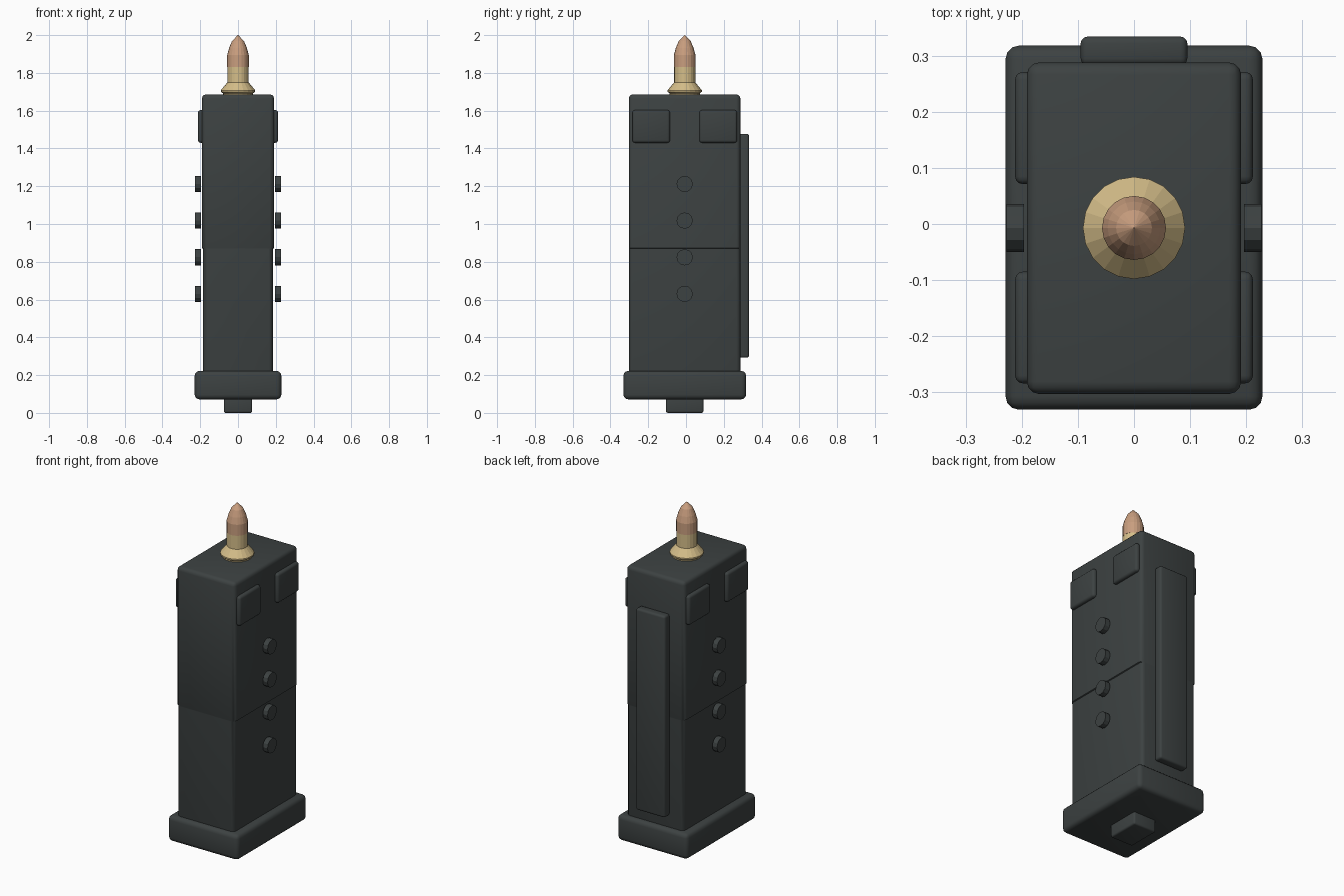
import bpy, bmesh, math
from mathutils import Matrix, Vector

if "Cube" in bpy.data.objects:
    bpy.data.objects.remove(bpy.data.objects["Cube"])

YC = -0.007  # centre line of the body


def material(name, rgb):
    m = bpy.data.materials.new(name)
    m.diffuse_color = (*rgb, 1)
    m.use_nodes = True
    m.node_tree.nodes["Principled BSDF"].inputs["Base Color"].default_value = m.diffuse_color
    return m


DARK = material("dark_gunmetal", (0.046, 0.054, 0.054))
BRASS = material("brass", (0.66, 0.51, 0.25))
COPPER = material("copper", (0.58, 0.34, 0.21))


def finish(name, bm, mats, smooth=True):
    bmesh.ops.recalc_face_normals(bm, faces=bm.faces[:])
    me = bpy.data.meshes.new(name)
    bm.to_mesh(me)
    bm.free()
    ob = bpy.data.objects.new(name, me)
    bpy.context.collection.objects.link(ob)
    for m in mats:
        me.materials.append(m)
    if smooth:
        bpy.ops.object.select_all(action='DESELECT')
        ob.select_set(True)
        bpy.context.view_layer.objects.active = ob
        bpy.ops.object.shade_smooth_by_angle(angle=math.radians(40))
    return ob


def rounded_box(x, y, z, bevel, segs=3):
    """bmesh of a bevelled box given (min, max) ranges"""
    bm = bmesh.new()
    bmesh.ops.create_cube(bm, size=1)
    for v in bm.verts:
        v.co = Vector([(r[0] + r[1]) / 2 + c * (r[1] - r[0])
                       for c, r in zip(v.co, (x, y, z))])
    bmesh.ops.bevel(bm, geom=bm.edges[:], offset=bevel, segments=segs,
                    profile=0.5, affect='EDGES')
    return bm


# main body, its lower half slightly narrower below a step line
STEP = 0.872
body = rounded_box((-0.191, 0.191), (-0.303, 0.288), (0.15, 1.686), 0.022)
for h in (STEP, STEP - 0.003):
    bmesh.ops.bisect_plane(body, geom=body.verts[:] + body.edges[:] + body.faces[:],
                           plane_co=(0, 0, h), plane_no=(0, 0, 1))
for v in body.verts:
    if v.co.z < STEP - 0.001:
        v.co.x *= 0.185 / 0.191
finish("magazine_body", body, [DARK])

# base plate, bottom catch and back rail
finish("base_plate", rounded_box((-0.229, 0.229), (-0.331, 0.318), (0.072, 0.222), 0.024), [DARK])
finish("bottom_catch", rounded_box((-0.075, 0.075), (-0.106, 0.092), (0, 0.09), 0.01), [DARK])
finish("back_rail", rounded_box((-0.095, 0.095), (0.283, 0.334), (0.292, 1.477), 0.012), [DARK])

# side pads and round studs, mirrored left and right
for side, s in (("left", -1), ("right", 1)):
    xr = tuple(sorted((s * 0.175, s * 0.212)))
    for end, yr in (("front", (-0.284, -0.085)), ("back", (0.071, 0.271))):
        finish(f"{side}_{end}_pad", rounded_box(xr, yr, (1.43, 1.603), 0.014), [DARK])
    for i in range(4):
        bm = bmesh.new()
        bmesh.ops.create_cone(
            bm, cap_ends=True, segments=12, radius1=0.043, radius2=0.043, depth=0.031,
            matrix=Matrix.Translation((s * 0.2115, YC, 0.63 + i * 0.194))
            @ Matrix.Rotation(math.pi / 2, 4, 'Y'))
        finish(f"{side}_stud_{i + 1}", bm, [DARK], smooth=False)


def lathe(name, profile, mat, sides=20):
    """closed turned part from (radius, height) points"""
    bm = bmesh.new()
    rings = []
    for r, z in profile:
        rings.append([bm.verts.new((r * math.cos(a), YC + r * math.sin(a), z))
                      for a in (2 * math.pi * k / sides for k in range(sides))])
    for a, b in zip(rings, rings[1:]):
        for k in range(sides):
            n = (k + 1) % sides
            bm.faces.new((a[k], a[n], b[n], b[k]))
    bm.faces.new(rings[0])
    bm.faces.new(rings[-1])
    bmesh.ops.remove_doubles(bm, verts=bm.verts[:], dist=0.0002)
    finish(name, bm, [mat], smooth=False)


# cartridge showing at the top
lathe("cartridge_case", [(0.08, 1.67), (0.08, 1.692), (0.091, 1.7), (0.091, 1.708),
                         (0.056, 1.75), (0.056, 1.832)], BRASS)
lathe("bullet_tip", [(0.057, 1.83), (0.057, 1.895), (0.047, 1.932),
                     (0.032, 1.968), (0.001, 2.0)], COPPER)
